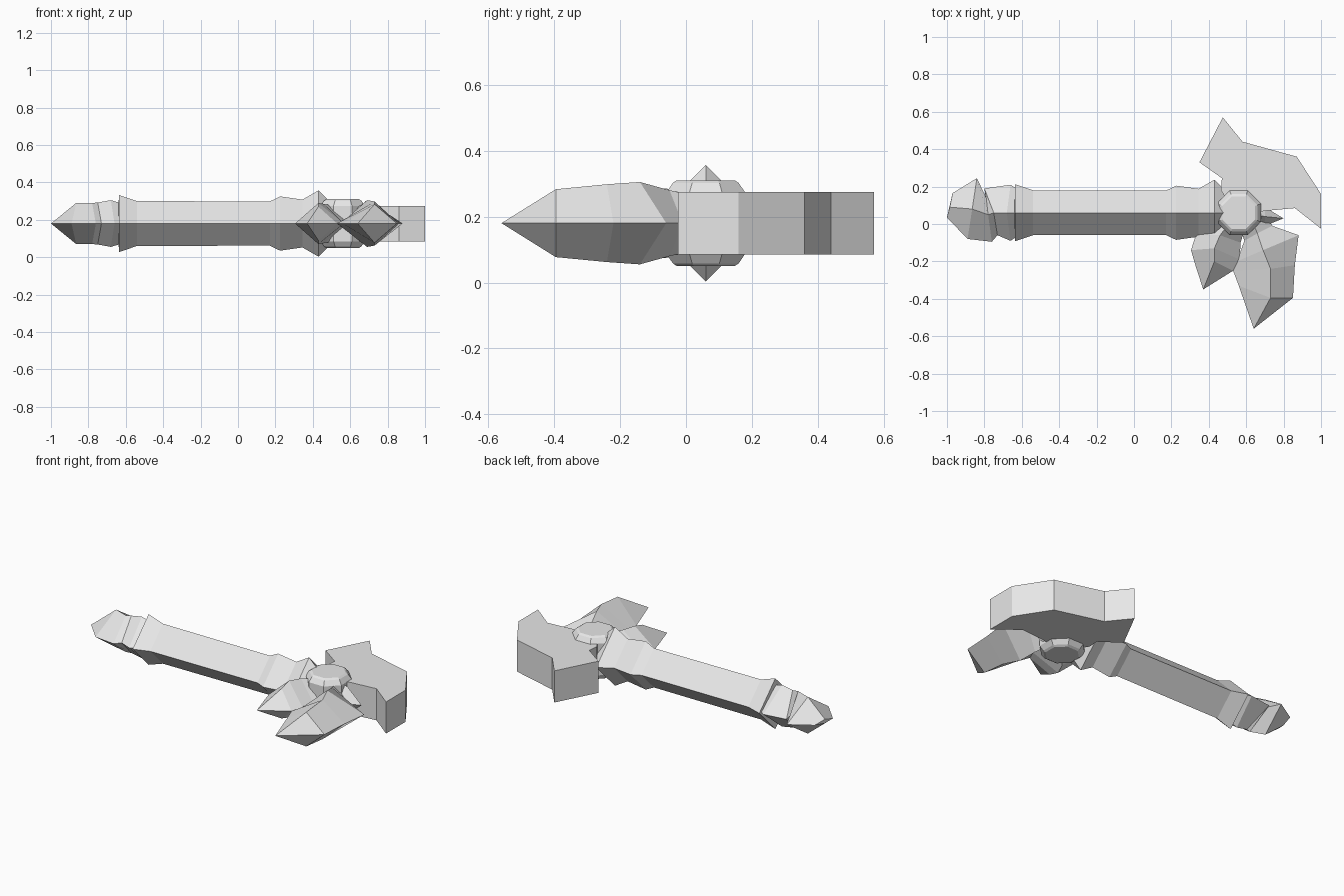
import bpy, bmesh, math

CY, CZ = 0.06, 0.18          # axis of the weapon

steel = bpy.data.materials.new("pale grey")
steel.diffuse_color = (0.8, 0.8, 0.8, 1)


def finish(name, bm):
    bmesh.ops.remove_doubles(bm, verts=bm.verts, dist=0.0005)
    bmesh.ops.recalc_face_normals(bm, faces=bm.faces)
    me = bpy.data.meshes.new(name)
    bm.to_mesh(me)
    bm.free()
    me.materials.append(steel)
    ob = bpy.data.objects.new(name, me)
    bpy.context.collection.objects.link(ob)
    return ob


def loft(name, rings):
    """Skin a list of rings, each with the same number of points."""
    bm = bmesh.new()
    vs = [[bm.verts.new(p) for p in r] for r in rings]
    n = len(rings[0])
    for a, b in zip(vs, vs[1:]):
        for i in range(n):
            j = (i + 1) % n
            bm.faces.new((a[i], a[j], b[j], b[i]))
    bm.faces.new(vs[0])
    bm.faces.new(vs[-1])
    return finish(name, bm)


def diamond(a, ridge, b, h):
    """Four-sided section: two edges in plan, ridge above and below."""
    return [(*a, CZ), (*ridge, CZ + h), (*b, CZ), (*ridge, CZ - h)]


def straight(x, r):
    return diamond((x, CY - r), (x, CY), (x, CY + r), r)


# Handle with flared collars
loft("handle", [straight(x, r) for x, r in (
    (-0.64, 0.10), (-0.635, 0.152), (-0.54, 0.12), (0.17, 0.118),
    (0.225, 0.145), (0.345, 0.128), (0.43, 0.177), (0.53, 0.08))])

# Hooked pommel
loft("pommel", [diamond(*s) for s in (
    ((-0.63, -0.07), (-0.63, 0.06), (-0.63, 0.19), 0.11),
    ((-0.66, -0.09), (-0.68, 0.06), (-0.66, 0.21), 0.125),
    ((-0.73, -0.06), (-0.75, 0.06), (-0.80, 0.19), 0.112),
    ((-0.76, -0.095), (-0.78, 0.05), (-0.79, 0.14), 0.11),
    ((-0.89, -0.08), (-0.865, 0.08), (-0.84, 0.245), 0.11),
    ((-1.0, 0.035), (-0.985, 0.09), (-0.97, 0.165), 0.012))])

# Flat slab blade
outline = [(0.35, 0.33), (0.475, 0.57), (0.58, 0.44), (0.87, 0.36),
           (1.0, 0.16), (1.0, -0.025), (0.86, 0.085), (0.70, 0.07),
           (0.58, 0.05), (0.49, 0.14), (0.465, 0.18), (0.47, 0.245)]
loft("blade", [[(x, y, z) for x, y in outline] for z in (0.085, 0.275)])

# Octagonal hub disc, chamfered on both sides
loft("hub", [[(0.56 + r * math.cos(math.pi * (i + 0.5) / 4),
               CY + r * math.sin(math.pi * (i + 0.5) / 4), CZ + z)
              for i in range(8)]
             for r, z in ((0.095, -0.13), (0.108, -0.122), (0.128, -0.095),
                          (0.128, 0.095), (0.108, 0.122), (0.095, 0.13))])

# Large bent claw
tip = (0.64, -0.56)
loft("large_claw", [diamond(*s) for s in (
    ((0.56, 0.0), (0.62, 0.04), (0.69, 0.08), 0.08),
    ((0.59, -0.09), (0.66, -0.05), (0.74, -0.01), 0.10),
    ((0.55, -0.20), (0.69, -0.14), (0.88, -0.06), 0.125),
    ((0.53, -0.25), (0.73, -0.24), (0.86, -0.22), 0.118),
    ((0.56, -0.33), (0.73, -0.395), (0.85, -0.395), 0.103),
    (tip, tip, tip, 0))])

# Small claw
tip = (0.37, -0.35)
loft("small_claw", [diamond(*s) for s in (
    ((0.46, 0.04), (0.53, 0.03), (0.60, 0.0), 0.09),
    ((0.33, -0.06), (0.46, -0.06), (0.57, -0.10), 0.105),
    ((0.305, -0.14), (0.43, -0.13), (0.565, -0.19), 0.11),
    ((0.325, -0.21), (0.43, -0.2), (0.53, -0.25), 0.09),
    (tip, tip, tip, 0))])

# Short spur between hub and blade
tip = (0.80, 0.03)
loft("spur", [diamond(*s) for s in (
    ((0.62, -0.02), (0.64, 0.05), (0.66, 0.11), 0.09),
    ((0.70, -0.01), (0.70, 0.04), (0.70, 0.09), 0.08),
    (tip, tip, tip, 0))])
